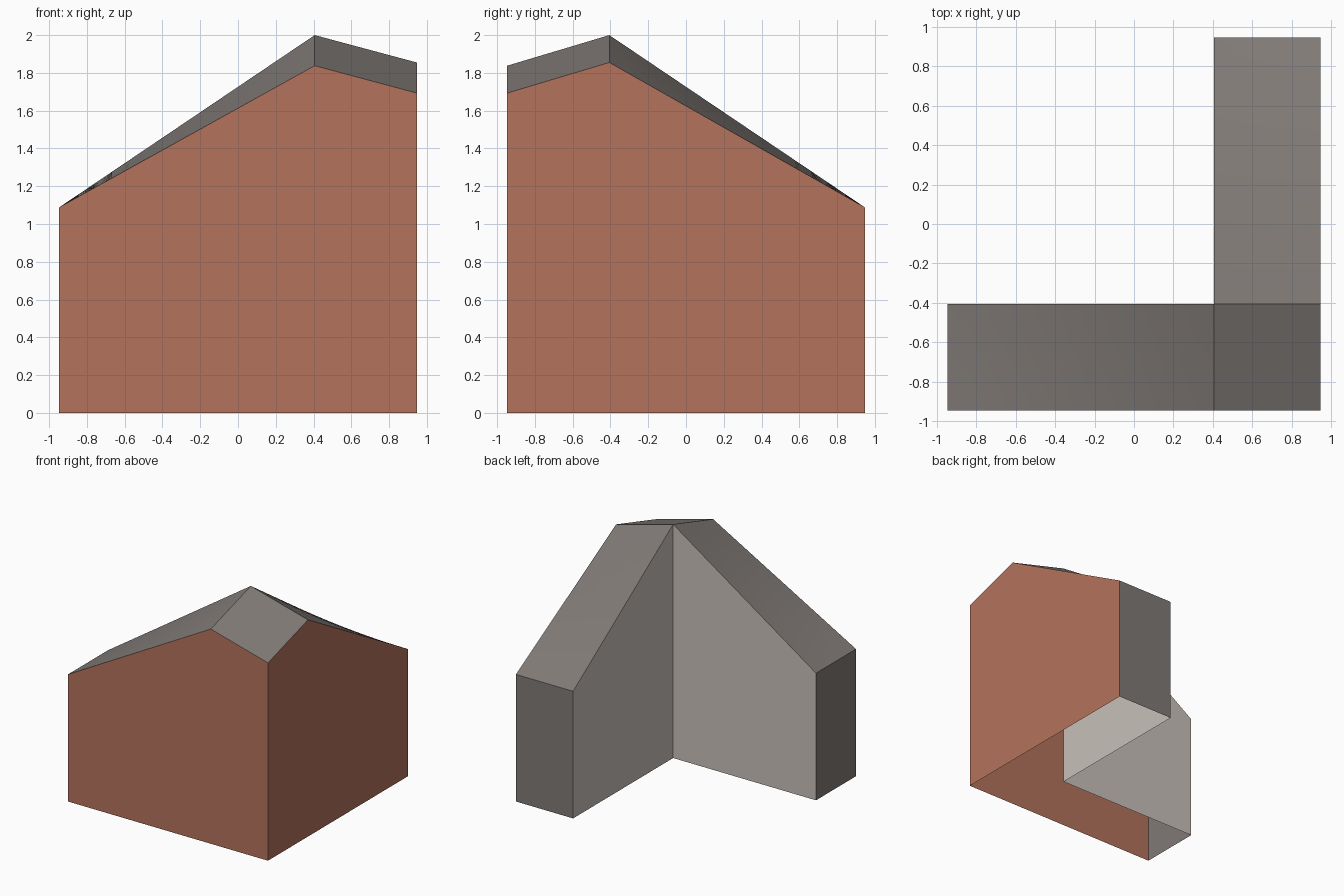
import bpy, bmesh
from mathutils import Vector

if "Cube" in bpy.data.objects:
    bpy.data.objects.remove(bpy.data.objects["Cube"])

E, K = 0.947, 0.406            # outer edge and inner corner of the L plan
EAVE = 1.088                   # height at both wing ends

# roof height over each corner of the plan
HEIGHT = {(-E, -E): EAVE, (-E, -K): EAVE, (K, E): EAVE, (E, E): EAVE,
          (K, -E): 1.838, (E, -K): 1.855, (E, -E): 1.693, (K, -K): 2.0}


def material(name, rgb):
    m = bpy.data.materials.new(name)
    m.diffuse_color = (*rgb, 1)
    m.use_nodes = True
    m.node_tree.nodes["Principled BSDF"].inputs["Base Color"].default_value = m.diffuse_color
    return m


brick = material("brick red", (0.456, 0.171, 0.107))
light = material("light grey", (0.578, 0.527, 0.491))
dark = material("dark grey", (0.216, 0.195, 0.181))


def finish(name, bm, mat):
    me = bpy.data.meshes.new(name)
    bm.to_mesh(me)
    bm.free()
    me.materials.append(mat)
    ob = bpy.data.objects.new(name, me)
    bpy.context.collection.objects.link(ob)
    return ob


def wall(name, plan, mat):
    """Sheet wall from the ground to the roof, along plan points."""
    bm = bmesh.new()
    pts = [(x, y, 0) for x, y in (plan[0], plan[-1])]
    pts += [(x, y, HEIGHT[x, y]) for x, y in reversed(plan)]
    bm.faces.new([bm.verts.new(p) for p in pts])
    return finish(name, bm, mat)


def roof(name, plan, n):
    """Ruled roof surface over four plan corners (counter-clockwise)."""
    a, b, c, d = [Vector((x, y, HEIGHT[x, y])) for x, y in plan]
    bm = bmesh.new()
    grid = [[bm.verts.new(a.lerp(b, i / n).lerp(d.lerp(c, i / n), j / n))
             for i in range(n + 1)] for j in range(n + 1)]
    for j in range(n):
        for i in range(n):
            f = bm.faces.new((grid[j][i], grid[j][i + 1],
                              grid[j + 1][i + 1], grid[j + 1][i]))
            f.smooth = n > 1
    return finish(name, bm, dark)


# street walls
wall("front_wall", [(-E, -E), (K, -E), (E, -E)], brick)
wall("right_wall", [(E, -E), (E, -K), (E, E)], brick)

# courtyard walls
wall("courtyard_wall_back", [(K, -K), (-E, -K)], light)
wall("courtyard_wall_left", [(K, E), (K, -K)], light)

# wing end walls
wall("left_end_wall", [(-E, -K), (-E, -E)], dark)
wall("back_end_wall", [(E, E), (K, E)], dark)

# roofs: two twisted wing slopes and the corner slope (underside stays open)
roof("front_wing_roof", [(-E, -E), (K, -E), (K, -K), (-E, -K)], 12)
roof("right_wing_roof", [(K, -K), (E, -K), (E, E), (K, E)], 12)
roof("corner_roof", [(K, -E), (E, -E), (E, -K), (K, -K)], 1)
